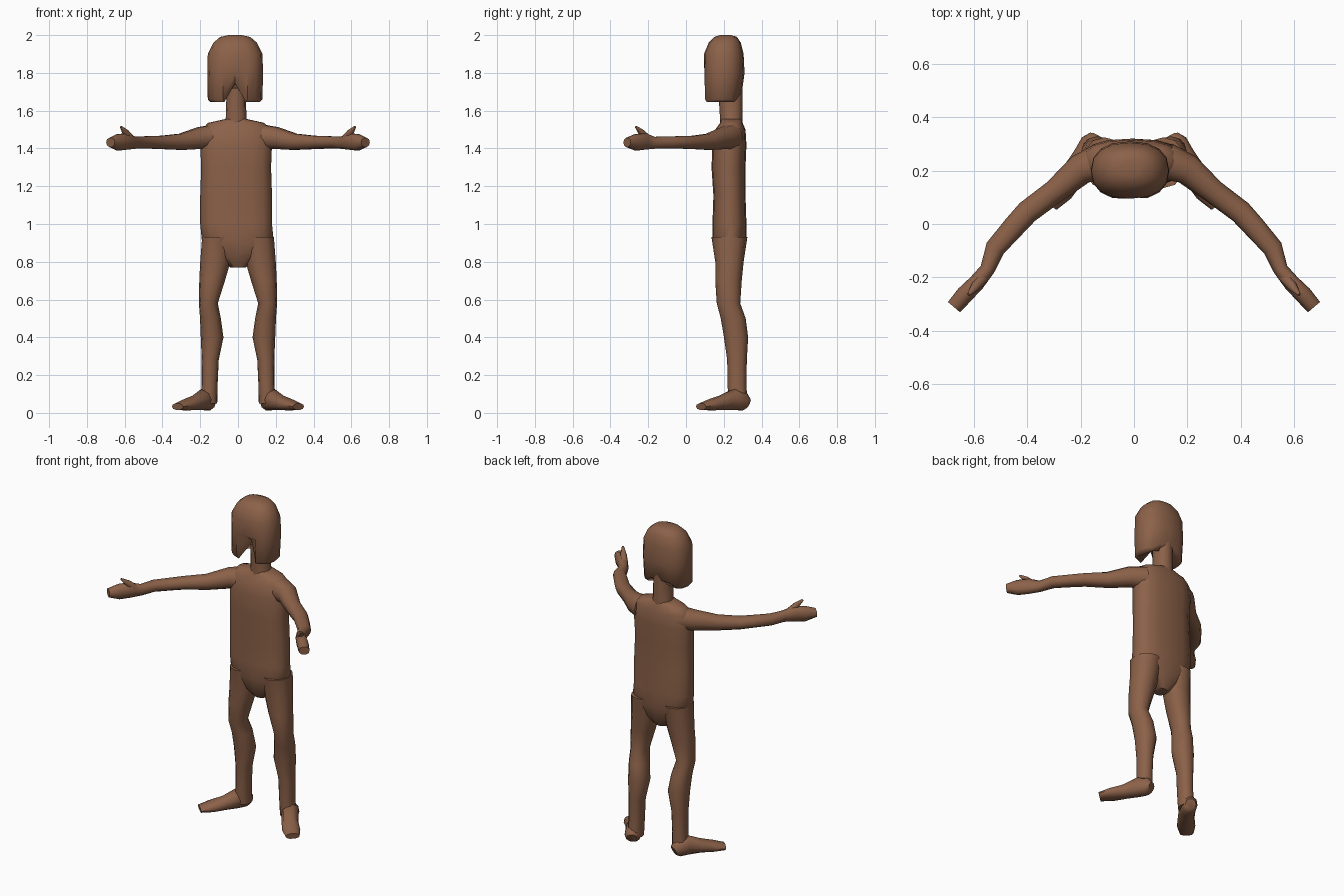
import bpy, bmesh, math
from mathutils import Vector

default = bpy.data.objects.get("Cube")
if default:
    bpy.data.objects.remove(default, do_unlink=True)

# One skin and hair colour
brown = bpy.data.materials.new("warm brown")
brown.use_nodes = True
colour = (0.26, 0.12, 0.066, 1)
brown.diffuse_color = colour
brown.node_tree.nodes["Principled BSDF"].inputs["Base Color"].default_value = colour


def ring_axes(rings, index, along_path):
    """Return the two directions that span one cross-section."""
    if not along_path:
        return Vector((1, 0, 0)), Vector((0, 1, 0))
    before = Vector(rings[max(index - 1, 0)][:3])
    after = Vector(rings[min(index + 1, len(rings) - 1)][:3])
    travel = (after - before).normalized()
    side = travel.cross(Vector((0, 0, 1))).normalized()
    return side, side.cross(travel)


def loft(name, rings, along_path=False, sides=12, power=0.9, mirror=1, shape=None):
    """Skin a row of rounded cross-sections: centre x, y, z and two half-widths."""
    bm = bmesh.new()
    loops = []
    for index, (x, y, z, wide, deep) in enumerate(rings):
        u, v = ring_axes(rings, index, along_path)
        loop = []
        for step in range(sides):
            angle = math.tau * step / sides
            c, s = math.cos(angle), math.sin(angle)
            c = math.copysign(abs(c) ** power, c)
            s = math.copysign(abs(s) ** power, s)
            point = Vector((x, y, z)) + u * (c * wide) + v * (s * deep)
            point.x *= mirror
            loop.append(bm.verts.new(point))
        loops.append(loop)
    for lower, upper in zip(loops, loops[1:]):
        for i in range(sides):
            j = (i + 1) % sides
            bm.faces.new((lower[i], lower[j], upper[j], upper[i]))
    bm.faces.new(loops[0])
    bm.faces.new(loops[-1])
    if shape:
        shape(loops)
    bmesh.ops.recalc_face_normals(bm, faces=bm.faces)
    mesh = bpy.data.meshes.new(name)
    bm.to_mesh(mesh)
    bm.free()
    mesh.materials.append(brown)
    part = bpy.data.objects.new(name, mesh)
    bpy.context.collection.objects.link(part)
    bpy.ops.object.select_all(action="DESELECT")
    part.select_set(True)
    bpy.context.view_layer.objects.active = part
    bpy.ops.object.shade_smooth_by_angle(angle=math.radians(50))
    return part


# Torso, from the crotch up to the shoulders
loft("torso", [
    (0, 0.23, 0.77, 0.04, 0.04),
    (0, 0.23, 0.82, 0.1, 0.07),
    (0, 0.23, 0.9, 0.19, 0.09),
    (-0.01, 0.23, 1, 0.19, 0.09),
    (-0.01, 0.23, 1.15, 0.19, 0.085),
    (-0.01, 0.225, 1.3, 0.185, 0.09),
    (-0.01, 0.23, 1.42, 0.19, 0.09),
    (-0.01, 0.235, 1.5, 0.18, 0.08),
    (-0.01, 0.24, 1.535, 0.15, 0.06),
    (-0.01, 0.24, 1.555, 0.06, 0.055),
], sides=16, power=0.8)

loft("neck", [
    (-0.01, 0.24, 1.5, 0.08, 0.06),
    (-0.01, 0.24, 1.56, 0.055, 0.06),
    (-0.01, 0.235, 1.72, 0.05, 0.065),
])


def part_fringe(loops):
    """Open the notch at the front of the bob and lift its nape."""
    count = len(loops[0])
    front, back = count * 3 // 4, count // 4
    for loop in loops[:2]:
        loop[front].co += Vector((0, 0.06, 0.1))
    loops[2][front].co.y += 0.01
    for offset in (-1, 0, 1):
        for loop in loops[:2]:
            loop[back + offset].co.z += 0.03


# Head with a bobbed haircut
loft("head_and_hair", [
    (-0.015, 0.19, 1.645, 0.13, 0.085),
    (-0.015, 0.195, 1.66, 0.145, 0.1),
    (-0.015, 0.2, 1.8, 0.147, 0.11),
    (-0.015, 0.2, 1.9, 0.145, 0.105),
    (-0.015, 0.205, 1.96, 0.115, 0.085),
    (-0.015, 0.21, 1.99, 0.08, 0.06),
    (-0.015, 0.21, 2, 0.035, 0.03),
], sides=16, power=0.85, shape=part_fringe)

for mirror, label in ((1, "left"), (-1, "right")):
    # Leg, from the hip down to the ankle
    loft(label + "_leg", [
        (0.11, 0.23, 0.93, 0.08, 0.095),
        (0.12, 0.23, 0.8, 0.08, 0.075),
        (0.137, 0.225, 0.7, 0.068, 0.07),
        (0.157, 0.225, 0.58, 0.05, 0.062),
        (0.146, 0.25, 0.5, 0.055, 0.066),
        (0.137, 0.265, 0.4, 0.06, 0.064),
        (0.147, 0.27, 0.28, 0.045, 0.052),
        (0.15, 0.27, 0.15, 0.042, 0.05),
        (0.155, 0.275, 0.05, 0.045, 0.05),
    ], mirror=mirror)

    # Foot, from heel to toes
    loft(label + "_foot", [
        (0.145, 0.325, 0.05, 0.03, 0.03),
        (0.155, 0.305, 0.06, 0.045, 0.05),
        (0.18, 0.255, 0.07, 0.048, 0.058),
        (0.225, 0.19, 0.053, 0.047, 0.04),
        (0.275, 0.13, 0.042, 0.052, 0.03),
        (0.32, 0.08, 0.033, 0.04, 0.018),
    ], along_path=True, sides=10, mirror=mirror)

    # Arm and flat hand, reaching outward and forward
    loft(label + "_arm", [
        (0.12, 0.235, 1.46, 0.07, 0.07),
        (0.2, 0.205, 1.455, 0.058, 0.06),
        (0.3, 0.12, 1.435, 0.045, 0.045),
        (0.4, 0.045, 1.432, 0.044, 0.037),
        (0.45, -0.01, 1.432, 0.042, 0.035),
        (0.52, -0.09, 1.432, 0.038, 0.033),
        (0.55, -0.17, 1.43, 0.028, 0.033),
        (0.59, -0.22, 1.437, 0.031, 0.045),
        (0.635, -0.265, 1.432, 0.033, 0.045),
        (0.675, -0.312, 1.432, 0.03, 0.025),
    ], along_path=True, sides=10, mirror=mirror)

    loft(label + "_thumb", [
        (0.565, -0.2, 1.445, 0.022, 0.022),
        (0.595, -0.235, 1.485, 0.018, 0.018),
        (0.62, -0.265, 1.515, 0.006, 0.006),
    ], along_path=True, sides=8, mirror=mirror)
